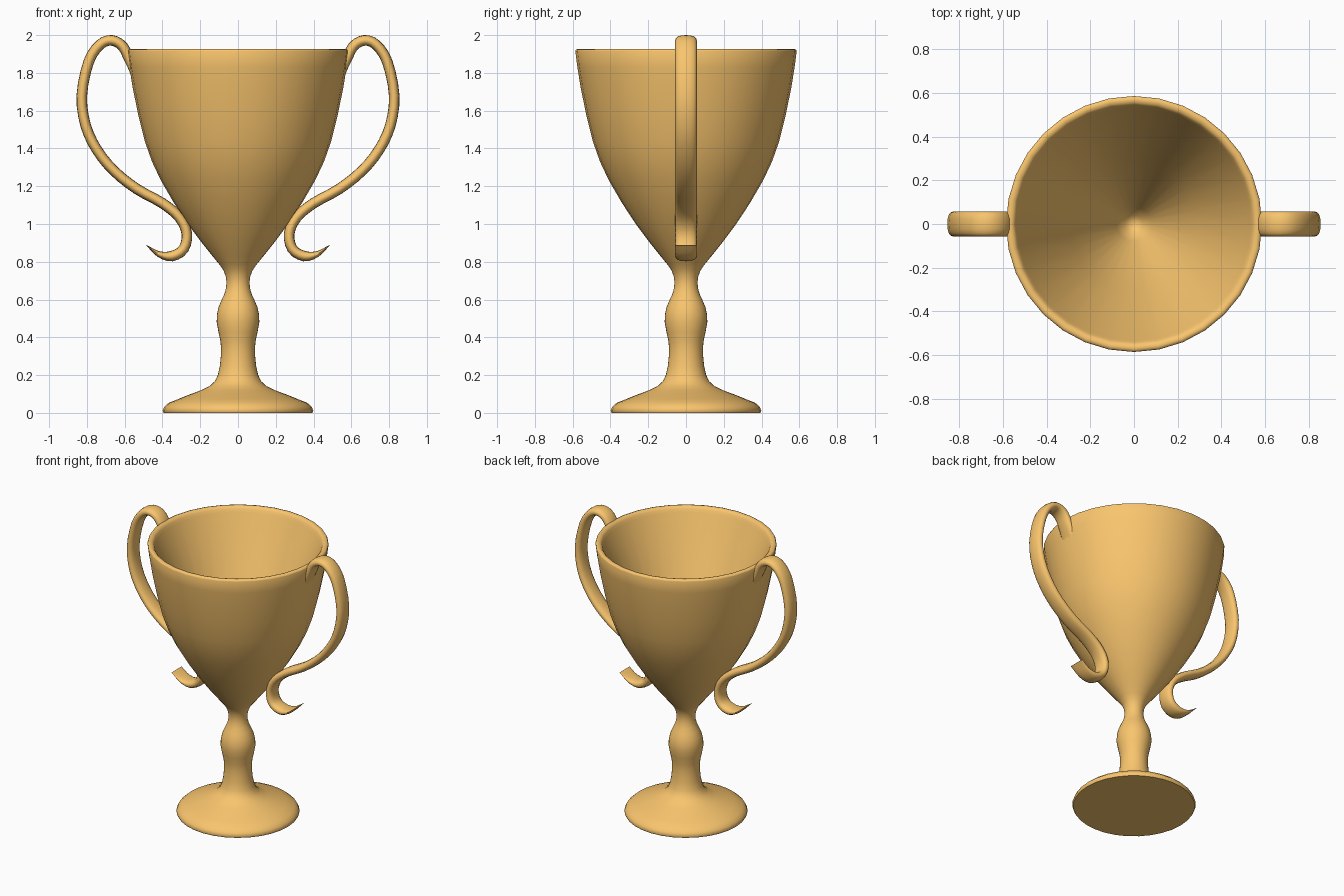
import bpy, bmesh, math
from mathutils import Vector

if "Cube" in bpy.data.objects:
    bpy.data.objects.remove(bpy.data.objects["Cube"])

gold = bpy.data.materials.new("gold")
gold.diffuse_color = (0.95, 0.56, 0.155, 1)
gold.use_nodes = True
gold.node_tree.nodes["Principled BSDF"].inputs["Base Color"].default_value = gold.diffuse_color


def finish(name, bm):
    bmesh.ops.remove_doubles(bm, verts=bm.verts, dist=1e-5)
    bmesh.ops.recalc_face_normals(bm, faces=bm.faces)
    me = bpy.data.meshes.new(name)
    bm.to_mesh(me)
    bm.free()
    ob = bpy.data.objects.new(name, me)
    bpy.context.collection.objects.link(ob)
    me.materials.append(gold)
    bpy.ops.object.select_all(action='DESELECT')
    ob.select_set(True)
    bpy.context.view_layer.objects.active = ob
    bpy.ops.object.shade_smooth_by_angle(angle=math.radians(60))
    return ob


def smooth_path(pts, steps):
    # Catmull-Rom through the given points
    pts = [Vector(p) for p in pts]
    ext = [2 * pts[0] - pts[1]] + pts + [2 * pts[-1] - pts[-2]]
    out = []
    for a, b, c, d in zip(ext, ext[1:], ext[2:], ext[3:]):
        for i in range(steps):
            t = i / steps
            out.append(0.5 * (2 * b + (c - a) * t + (2 * a - 5 * b + 4 * c - d) * t * t
                              + (3 * b - a - 3 * c + d) * t ** 3))
    return out + [pts[-1]]


def bridge(bm, rings):
    n = len(rings[0])
    for r, s in zip(rings, rings[1:]):
        for i in range(n):
            j = (i + 1) % n
            bm.faces.new((r[i], r[j], s[j], s[i]))


# Cup body: one lathed profile (radius, height), foot to rim then a conical inside
foot = [(0.393, 0), (0.399, 0.012), (0.39, 0.032)]
outer = smooth_path([(0.367, 0.053), (0.26, 0.096), (0.15, 0.142), (0.107, 0.2), (0.091, 0.3),
                     (0.093, 0.38), (0.113, 0.48), (0.103, 0.56), (0.072, 0.63), (0.061, 0.69),
                     (0.077, 0.755), (0.135, 0.83), (0.266, 1.0), (0.408, 1.23), (0.494, 1.44),
                     (0.559, 1.73), (0.586, 1.915)], 2)
rim = [(0.582, 1.924), (0.57, 1.927), (0.555, 1.924), (0.545, 1.912), (0.536, 1.89)]
inner = [(0.3, 1.375), (0.08, 0.895), (0.04, 0.83)]
profile = foot + [tuple(p) for p in outer] + rim + inner
SIDES = 32
bm = bmesh.new()
rings = [[bm.verts.new((r * math.cos(2 * math.pi * i / SIDES), r * math.sin(2 * math.pi * i / SIDES), z))
          for i in range(SIDES)] for r, z in profile]
bridge(bm, rings)
bm.faces.new(rings[0])
tip = bm.verts.new((0, 0, 0.81))
for i in range(SIDES):
    bm.faces.new((rings[-1][i], rings[-1][(i + 1) % SIDES], tip))
finish("cup_body", bm)

# Scroll handles: flat rounded strap swept along an S path, thinning at both ends
path = smooth_path([(0.545, 1.765), (0.572, 1.86), (0.61, 1.94), (0.668, 1.972), (0.73, 1.95),
                    (0.79, 1.86), (0.827, 1.68), (0.806, 1.52), (0.745, 1.39), (0.655, 1.28),
                    (0.535, 1.185), (0.40, 1.11), (0.31, 1.035), (0.271, 0.95), (0.288, 0.868),
                    (0.35, 0.83), (0.42, 0.841), (0.485, 0.888)], 3)
bm = bmesh.new()
rings = []
last = len(path) - 1
for k, p in enumerate(path):
    d = (path[min(k + 1, last)] - path[max(k - 1, 0)]).normalized()
    half = 0.028 * min(1, 0.05 + (last - k) / 6, 0.4 + k / 6)
    ring = []
    for i in range(16):
        a = 2 * math.pi * i / 16
        c, s = math.cos(a), math.sin(a)
        u = math.copysign(abs(c) ** 0.85, c) * half
        v = math.copysign(abs(s) ** 0.85, s) * 0.057
        ring.append(bm.verts.new((p.x - d.y * u, v, p.y + d.x * u)))
    rings.append(ring)
bridge(bm, rings)
bm.faces.new(rings[0])
bm.faces.new(rings[-1])
handles = finish("handles", bm)
mirror = handles.modifiers.new("mirror", 'MIRROR')
mirror.use_axis = (True, False, False)
